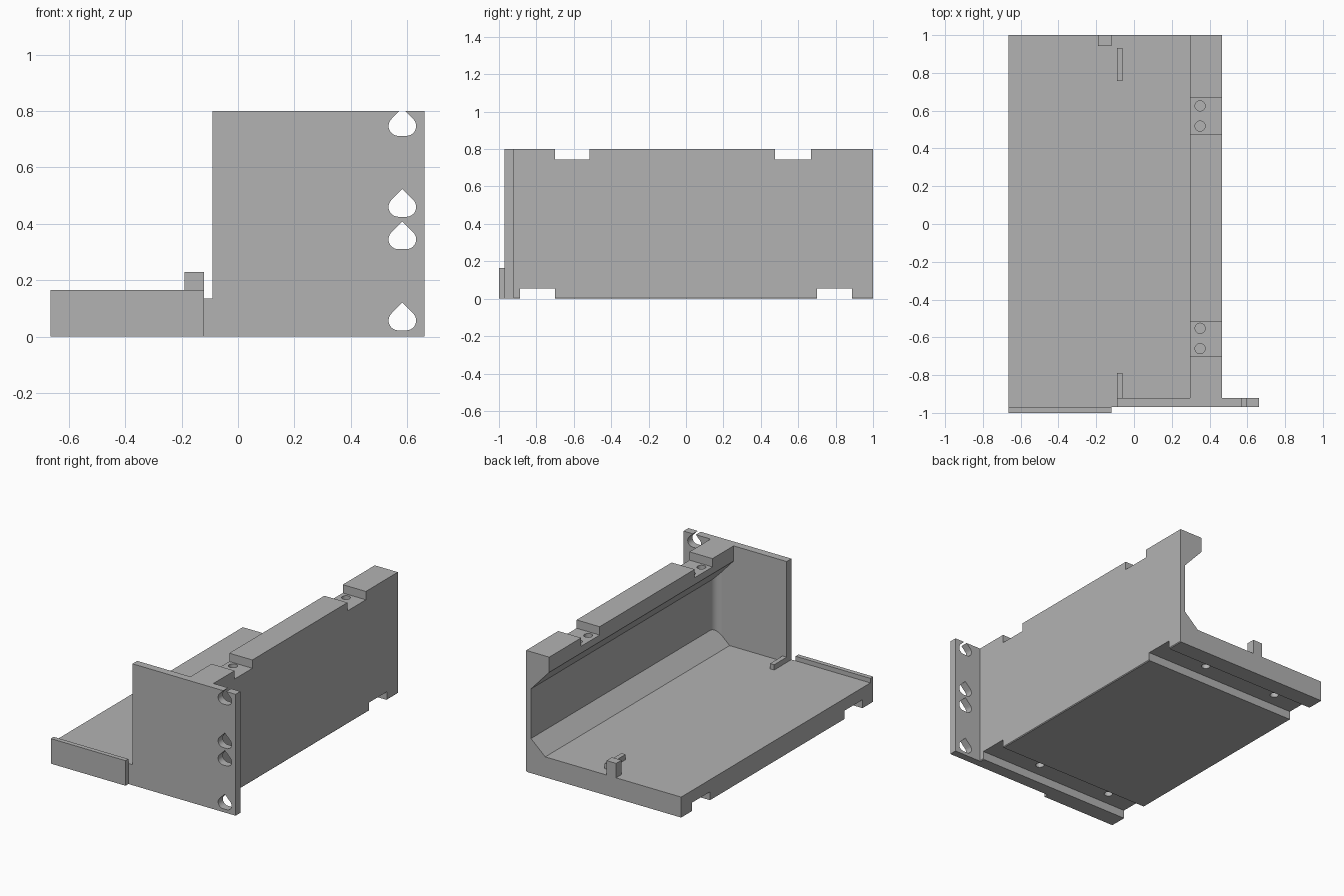
import bpy, bmesh, math
from mathutils import Vector

if "Cube" in bpy.data.objects:
    bpy.data.objects.remove(bpy.data.objects["Cube"])

grey = bpy.data.materials.new("light grey")
grey.diffuse_color = (0.45, 0.45, 0.45, 1)
grey.use_nodes = True
grey.node_tree.nodes["Principled BSDF"].inputs["Base Color"].default_value = grey.diffuse_color


def prism(name, pts, axis, lo, hi):
    """Extrude a 2D outline: axis 'y' takes (x, z) points, axis 'z' takes (x, y)."""
    bm = bmesh.new()
    place = (lambda a, b: Vector((a, lo, b))) if axis == 'y' else (lambda a, b: Vector((a, b, lo)))
    face = bm.faces.new([bm.verts.new(place(a, b)) for a, b in pts])
    ext = bmesh.ops.extrude_face_region(bm, geom=[face])
    step = Vector((0, hi - lo, 0)) if axis == 'y' else Vector((0, 0, hi - lo))
    bmesh.ops.translate(bm, vec=step, verts=[v for v in ext["geom"] if isinstance(v, bmesh.types.BMVert)])
    bmesh.ops.recalc_face_normals(bm, faces=bm.faces)
    mesh = bpy.data.meshes.new(name)
    bm.to_mesh(mesh)
    bm.free()
    obj = bpy.data.objects.new(name, mesh)
    bpy.context.collection.objects.link(obj)
    mesh.materials.append(grey)
    return obj


def box(name, x0, x1, y0, y1, z0, z1):
    return prism(name, [(x0, y0), (x1, y0), (x1, y1), (x0, y1)], 'z', z0, z1)


def arc(cx, cy, r, a0, a1, n):
    return [(cx + r * math.cos(math.radians(a0 + (a1 - a0) * i / n)),
             cy + r * math.sin(math.radians(a0 + (a1 - a0) * i / n))) for i in range(n + 1)]


def cut(obj, cutters):
    """Subtract the cutters, apply, then remove them."""
    for c in cutters:
        m = obj.modifiers.new("cut", 'BOOLEAN')
        m.operation, m.solver, m.object = 'DIFFERENCE', 'EXACT', c
    bpy.context.view_layer.update()
    dg = bpy.context.evaluated_depsgraph_get()
    mesh = bpy.data.meshes.new_from_object(obj.evaluated_get(dg))
    obj.modifiers.clear()
    obj.data = mesh
    for c in cutters:
        bpy.data.objects.remove(c)


def smooth(obj):
    bpy.ops.object.select_all(action='DESELECT')
    obj.select_set(True)
    bpy.context.view_layer.objects.active = obj
    bpy.ops.object.shade_smooth_by_angle(angle=math.radians(30))


FLOOR = 0.135

# Floor and thick side wall with a chamfered hollow
body = prism("floor_and_wall", [
    (-0.665, 0), (0.46, 0), (0.465, 0.005), (0.465, 0.8), (0.297, 0.8), (0.297, 0.70),
    (0.43, 0.555), (0.43, 0.228), (0.326, FLOOR), (-0.665, FLOOR)], 'y', -0.92, 1.0)
cutters = []
# Channels under the floor, each with two blind screw holes
for y0, y1 in ((-0.888, -0.70), (0.70, 0.888)):
    cutters.append(box("channel_cutter", -0.8, 0.6, y0, y1, -0.1, 0.055))
    for x in (0.09, -0.46):
        cutters.append(prism("hole_cutter", arc(x, (y0 + y1) / 2, 0.026, 0, 345, 23), 'z', 0.04, 0.115))
# Notches in the top of the wall, each with two blind screw holes
for y0, y1, holes in ((-0.70, -0.515, (-0.66, -0.552)), (0.475, 0.667, (0.518, 0.625))):
    cutters.append(box("notch_cutter", 0.2, 0.6, y0, y1, 0.745, 0.9))
    for y in holes:
        cutters.append(prism("hole_cutter", arc(0.35, y, 0.027, 0, 345, 23), 'z', 0.68, 0.78))
cut(body, cutters)
smooth(body)

# Front panel with slots that peak at the top
panel = box("front_panel", -0.09, 0.662, -0.97, -0.92, 0, 0.8)
slots = []
for z in (0.057, 0.345, 0.46, 0.747):
    outline = (arc(0.569, z, 0.035, 135, 270, 10) + arc(0.597, z, 0.035, -90, 45, 10)
               + [(0.583, z + 0.0635)])
    slots.append(prism("slot_cutter", outline, 'y', -1.1, -0.8))
cut(panel, slots)
smooth(panel)

# Strip of floor beside the panel, and the raised front lip
box("floor_front_strip", -0.665, -0.09, -0.97, -0.92, 0, FLOOR)
box("front_lip", -0.665, -0.12, -1.0, -0.97, 0, 0.165)

# Rounded inner corner between wall and panel
fillet = prism("corner_fillet", [(0.435, -0.922)] + arc(0.38, -0.87, 0.05, -90, 0, 10),
               'z', 0.12, 0.62)
smooth(fillet)

# Board guides and rear stop on the floor
box("front_guide", -0.09, -0.06, -0.92, -0.79, FLOOR, 0.17)
box("rear_guide", -0.09, -0.06, 0.758, 0.932, FLOOR, 0.17)
box("rear_stop", -0.19, -0.12, 0.943, 1.0, FLOOR, 0.23)
